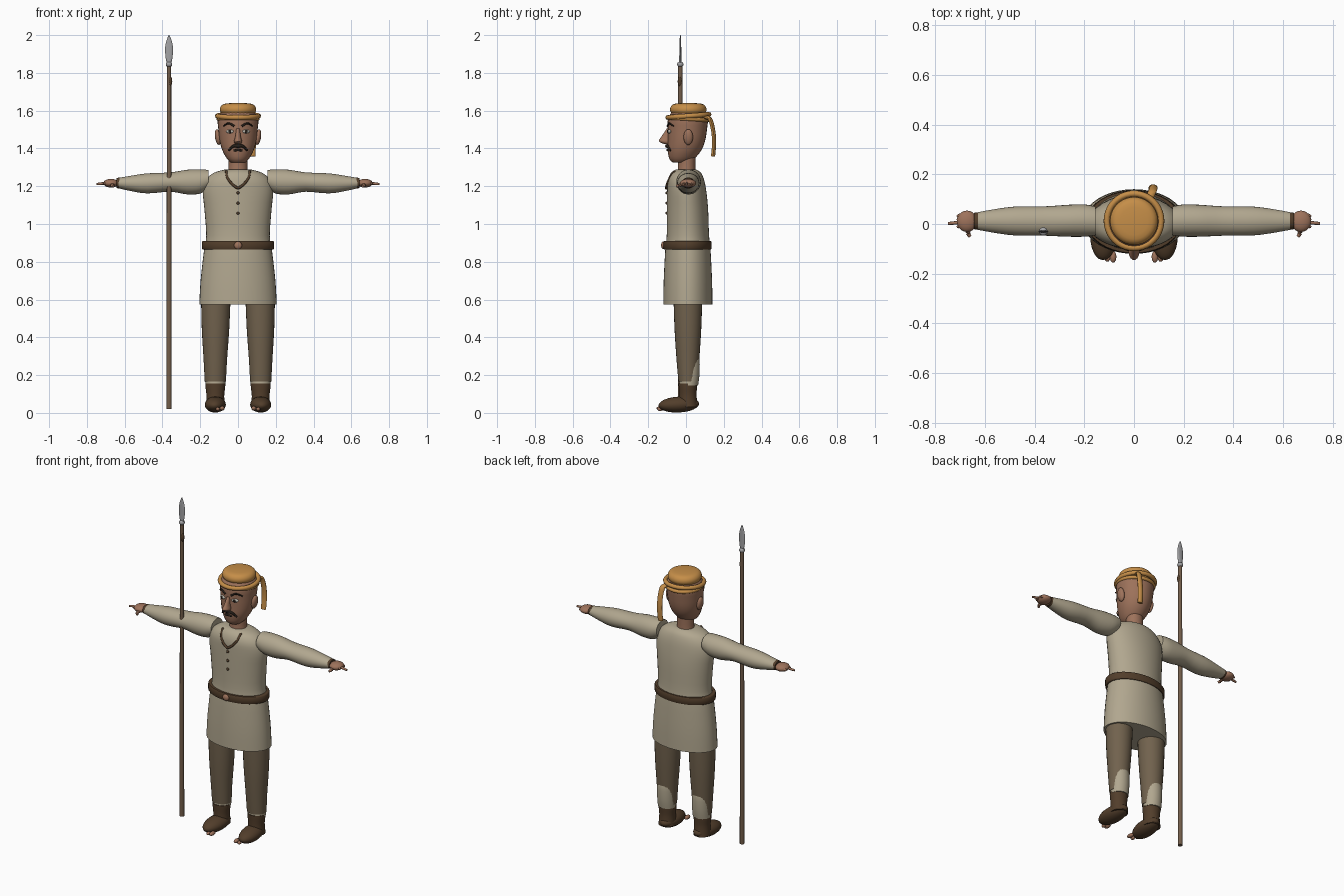
import bpy, bmesh, math
from mathutils import Vector

cube = bpy.data.objects.get("Cube")
if cube:
    bpy.data.objects.remove(cube)


def material(name, r, g, b):
    m = bpy.data.materials.new(name)
    m.use_nodes = True
    m.diffuse_color = (r, g, b, 1)
    m.node_tree.nodes["Principled BSDF"].inputs["Base Color"].default_value = (r, g, b, 1)
    return m


LINEN = material("linen", .44, .385, .275)
TROUSER = material("brown_cloth", .165, .122, .075)
LEATHER = material("dark_leather", .085, .048, .024)
SKIN = material("skin", .34, .17, .105)
HAIR = material("black_hair", .02, .014, .01)
STRAW = material("ochre_cloth", .56, .27, .065)
STEEL = material("steel", .36, .36, .37)
WOOD = material("wood", .17, .11, .068)
EYE = material("eye_white", .5, .48, .42)


def finish(bm, name, mat):
    bmesh.ops.recalc_face_normals(bm, faces=bm.faces)
    me = bpy.data.meshes.new(name)
    bm.to_mesh(me)
    bm.free()
    ob = bpy.data.objects.new(name, me)
    bpy.context.collection.objects.link(ob)
    me.materials.append(mat)
    bpy.ops.object.select_all(action="DESELECT")
    ob.select_set(True)
    bpy.context.view_layer.objects.active = ob
    bpy.ops.object.shade_smooth_by_angle(angle=math.radians(50))
    return ob


def spline(rows, steps):
    """Smooth curve through the given rows of numbers."""
    pts = [Vector(r) for r in rows]
    out = []
    for i in range(len(pts) - 1):
        a, b = pts[i], pts[i + 1]
        ta = (b - pts[max(i - 1, 0)]) / 2
        tb = (pts[min(i + 2, len(pts) - 1)] - a) / 2
        for k in range(steps):
            t = k / steps
            out.append(a * (2*t**3 - 3*t*t + 1) + ta * (t**3 - 2*t*t + t)
                       + b * (3*t*t - 2*t**3) + tb * (t**3 - t*t))
    return out + [pts[-1]]


def loft(name, mat, rows, axis="Z", side=1, n=28, steps=3):
    """Skin ellipses; each row is position, centre a, centre b, radius a, radius b."""
    bm = bmesh.new()
    rings = []
    for t, ca, cb, ra, rb in spline(rows, steps):
        ring = []
        for k in range(n):
            w = math.tau * k / n
            a, b = ca + ra * math.cos(w), cb + rb * math.sin(w)
            x, y, z = (a, b, t) if axis == "Z" else (t, a, b)
            ring.append(bm.verts.new((x * side, y, z)))
        rings.append(ring)
    for lo, hi in zip(rings, rings[1:]):
        for k in range(n):
            bm.faces.new((lo[k], lo[(k+1) % n], hi[(k+1) % n], hi[k]))
    bm.faces.new(rings[0])
    bm.faces.new(rings[-1])
    return finish(bm, name, mat)


def ball(name, mat, centre, radii, rot=(0, 0, 0)):
    bm = bmesh.new()
    bmesh.ops.create_uvsphere(bm, u_segments=20, v_segments=12, radius=1)
    ob = finish(bm, name, mat)
    ob.location, ob.scale, ob.rotation_euler = centre, radii, rot
    return ob


def tube(name, mat, points, radius, side=1, closed=False, flat=1, taper=1):
    """Round cord along a smooth path; flat widens it along x."""
    pts = list(points) if closed else spline(points, 5)
    bm = bmesh.new()
    n, rings = 8, []
    for i, p in enumerate(pts):
        p = Vector(p)
        nxt = pts[(i + 1) % len(pts)] if closed else pts[min(i + 1, len(pts) - 1)]
        d = (Vector(nxt) - Vector(pts[i - 1] if closed or i else pts[0])).normalized()
        ref = Vector((0, 0, 1)) if closed else Vector((0, 1, 0))
        if abs(d.dot(ref)) > .95:
            ref = Vector((1, 0, 0))
        u = d.cross(ref).normalized()
        v = d.cross(u)
        r = radius * (1 + (taper - 1) * i / (len(pts) - 1))
        ring = []
        for k in range(n):
            w = math.tau * k / n
            o = r * (u * math.cos(w) + v * math.sin(w))
            o.x *= flat
            q = p + o
            ring.append(bm.verts.new((q.x * side, q.y, q.z)))
        rings.append(ring)
    pairs = list(zip(rings, rings[1:])) + ([(rings[-1], rings[0])] if closed else [])
    for lo, hi in pairs:
        for k in range(n):
            bm.faces.new((lo[k], lo[(k+1) % n], hi[(k+1) % n], hi[k]))
    if not closed:
        bm.faces.new(rings[0])
        bm.faces.new(rings[-1])
    return finish(bm, name, mat)


def hoop(cx, cy, z, rx, ry, tilt=0, n=40):
    angles = [math.tau * k / n for k in range(n)]
    return [(cx + rx*math.cos(w), cy + ry*math.sin(w), z + tilt*math.sin(w)) for w in angles]


# Tunic with skirt, belt, buckle and buttons
loft("tunic", LINEN, [(.575, 0, .01, .205, .13), (.70, 0, .01, .198, .128),
     (.86, 0, .01, .18, .12), (.94, 0, .01, .168, .112), (1.08, 0, .008, .178, .109),
     (1.17, 0, .004, .186, .104), (1.23, 0, 0, .172, .097), (1.27, 0, 0, .13, .08),
     (1.288, 0, 0, .07, .055)], n=40)
loft("belt", LEATHER, [(.865, 0, .008, .184, .122), (.87, 0, .008, .191, .127),
     (.905, 0, .008, .191, .127), (.91, 0, .008, .184, .122)], n=40, steps=2)
ball("belt_buckle", SKIN, (0, -.12, .887), (.021, .012, .02))
for z in (1.165, 1.11, 1.057):
    ball("button", LEATHER, (0, -.102, z), (.008, .007, .008))
for s in (1, -1):
    tube("neck_cord", LEATHER, [(.062, -.058, 1.28), (.056, -.084, 1.245),
         (.03, -.1, 1.21), (0, -.104, 1.188)], .007, s)

# Neck and head
loft("neck", SKIN, [(1.25, 0, 0, .058, .052), (1.29, 0, .003, .05, .046),
                    (1.38, 0, .005, .05, .046)])
loft("head", SKIN, [(1.325, 0, -.03, .036, .04), (1.345, 0, -.022, .058, .066),
     (1.39, 0, -.008, .083, .089), (1.44, 0, .002, .097, .099), (1.5, 0, .007, .104, .104),
     (1.56, 0, .01, .107, .105), (1.6, 0, .01, .08, .08)])
loft("nose", SKIN, [(1.505, 0, -.092, .009, .01), (1.46, 0, -.105, .015, .028),
     (1.438, 0, -.112, .022, .033), (1.424, 0, -.1, .015, .018)], n=14)
tube("mouth", HAIR, [(-.022, -.092, 1.388), (0, -.099, 1.392), (.022, -.092, 1.388)], .006)
for s in (1, -1):
    ball("ear", SKIN, (s * .106, .012, 1.46), (.016, .025, .042), (0, s * .15, 0))
    ball("eye", EYE, (s * .043, -.089, 1.49), (.021, .009, .01), (0, 0, s * .35))
    ball("pupil", HAIR, (s * .042, -.097, 1.49), (.008, .004, .008))
    tube("eyebrow", HAIR, [(.02, -.097, 1.518), (.05, -.089, 1.533), (.078, -.067, 1.518)],
         .006, s, taper=.6)
    tube("moustache", HAIR, [(0, -.1, 1.413), (.025, -.097, 1.412), (.05, -.082, 1.388)],
         .011, s, taper=.4)

# Wrapped cap with hanging tail
loft("cap", STRAW, [(1.545, 0, .012, .106, .106), (1.575, 0, .012, .1, .1),
     (1.585, 0, .012, .089, .089), (1.6, 0, .012, .096, .096), (1.62, 0, .012, .093, .093),
     (1.636, 0, .012, .073, .073), (1.641, 0, .012, .02, .02)], n=36)
tube("cap_upper_roll", STRAW, hoop(0, .013, 1.572, .109, .109, .008), .013, closed=True)
tube("cap_lower_roll", STRAW, hoop(0, .012, 1.556, .104, .104, -.006), .011, closed=True)
tube("cap_tail", STRAW, [(.06, .1, 1.565), (.072, .127, 1.555), (.077, .143, 1.5),
     (.077, .149, 1.43), (.075, .143, 1.358)], .011, flat=1.6)

for s in (1, -1):
    # Sleeve, cuff and hand
    loft("sleeve", LINEN, [(.155, .012, 1.236, .058, .05), (.2, .014, 1.225, .065, .064),
         (.27, .013, 1.222, .064, .065), (.36, .012, 1.222, .059, .051),
         (.48, .012, 1.215, .058, .053), (.57, .012, 1.215, .046, .04),
         (.64, .012, 1.217, .033, .026)], "X", s)
    loft("cuff", LEATHER, [(.628, .012, 1.217, .035, .029), (.643, .012, 1.217, .033, .027)],
         "X", s, steps=1)
    ball("palm", SKIN, (s * .672, .011, 1.216), (.041, .043, .023))
    for i in range(4):
        y = .034 - .014 * i
        tip = .748 if i == 2 else .71
        tube("finger", SKIN, [(.68, y, 1.216), (.7, y, 1.216), (tip, y - .004, 1.211)],
             .01, s, taper=.6)
    tube("thumb", SKIN, [(.66, -.012, 1.212), (.668, -.034, 1.205), (.66, -.05, 1.2)],
         .011, s, taper=.65)

    # Trouser leg, shin wrap and shoe
    loft("trouser_leg", TROUSER, [(.165, .12, .01, .056, .05), (.28, .12, .01, .062, .06),
         (.45, .119, .01, .073, .071), (.64, .117, .01, .079, .077)], side=s)
    loft("shin_wrap", LINEN, [(.145, .12, .014, .053, .05), (.2, .12, .019, .054, .052),
         (.28, .12, .018, .054, .054), (.32, .12, .01, .05, .05)], side=s)
    loft("shoe_ankle", LEATHER, [(.03, .12, .012, .05, .05), (.09, .12, .01, .047, .046),
         (.135, .12, .01, .052, .048), (.155, .12, .01, .053, .049)], side=s)
    ball("shoe", LEATHER, (s * .12, -.038, .044), (.056, .108, .042), (.05, 0, s * .06))
    ball("big_toe", SKIN, (s * .084, -.132, .024), (.013, .024, .012))
    ball("small_toe", SKIN, (s * .107, -.137, .02), (.011, .015, .01))

# Spear
X, Y = -.365, -.03
loft("spear_shaft", WOOD, [(.02, X, Y, .0135, .0135), (1.85, X, Y, .0115, .0115)], n=14, steps=1)
ball("spear_collar", STEEL, (X, Y, 1.845), (.017, .017, .015))
loft("spear_blade", STEEL, [(1.845, X, Y, .01, .007), (1.88, X, Y, .018, .006),
     (1.93, X, Y, .021, .005), (1.97, X, Y, .014, .004), (2.0, X, Y, .002, .002)], n=12)
ball("spear_binding", LEATHER, (X + .007, Y - .003, 1.755), (.01, .011, .026))
